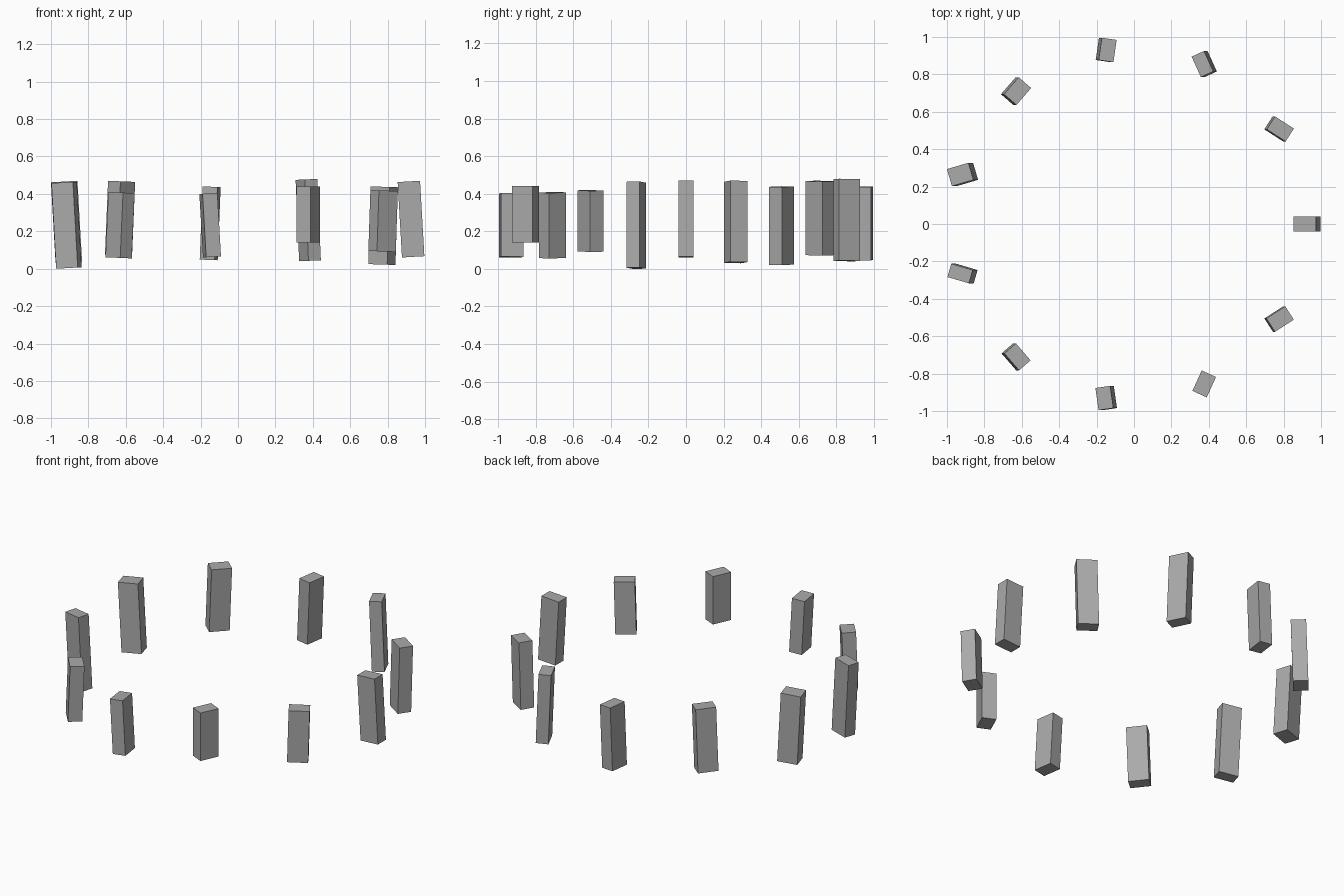
import bpy
from math import cos, sin, tau, radians
from mathutils import Matrix

if "Cube" in bpy.data.objects:
    bpy.data.objects.remove(bpy.data.objects["Cube"], do_unlink=True)

# Single stone colour
stone = bpy.data.materials.new("stone grey")
stone.use_nodes = True
grey = (0.4, 0.4, 0.4, 1)
stone.diffuse_color = grey
stone.node_tree.nodes["Principled BSDF"].inputs["Base Color"].default_value = grey

RADIUS, OFFSET_X, DEPTH = 0.94, -0.015, 0.12

# Each stone: lowest z, highest z, sideways lean in degrees, width
STONES = [
    (0.06, 0.47, -3.3, 0.08),
    (0.02, 0.44, 1.8, 0.082),
    (0.04, 0.48, -2.5, 0.073),
    (0.045, 0.44, 2.3, 0.08),
    (0.07, 0.47, 2.4, 0.088),
    (0.03, 0.47, -3.3, 0.095),
    (0.0, 0.465, -3.2, 0.074),
    (0.055, 0.41, 2.5, 0.082),
    (0.06, 0.405, -3.3, 0.08),
    (0.14, 0.44, 0, 0.084),
    (0.09, 0.42, 1.9, 0.085),
]


def add_stone(index, low, high, lean, width):
    """Upright block on the ring, turned by its place and leaning along x."""
    angle = tau * index / len(STONES)
    tilt = radians(lean)
    reach = abs(DEPTH * cos(angle)) + abs(width * sin(angle))
    height = (high - low - reach * abs(sin(tilt))) / cos(tilt)
    bpy.ops.mesh.primitive_cube_add(size=1)
    block = bpy.context.object
    block.name = f"standing_stone_{index + 1}"
    block.data.materials.append(stone)
    place = Matrix.Translation((RADIUS * cos(angle) + OFFSET_X,
                                RADIUS * sin(angle), (low + high) / 2))
    block.matrix_world = (place @ Matrix.Rotation(tilt, 4, 'Y')
                          @ Matrix.Rotation(-angle, 4, 'Z')
                          @ Matrix.Diagonal((DEPTH, width, height, 1)))


# Ring of stones
for i, spec in enumerate(STONES):
    add_stone(i, *spec)
